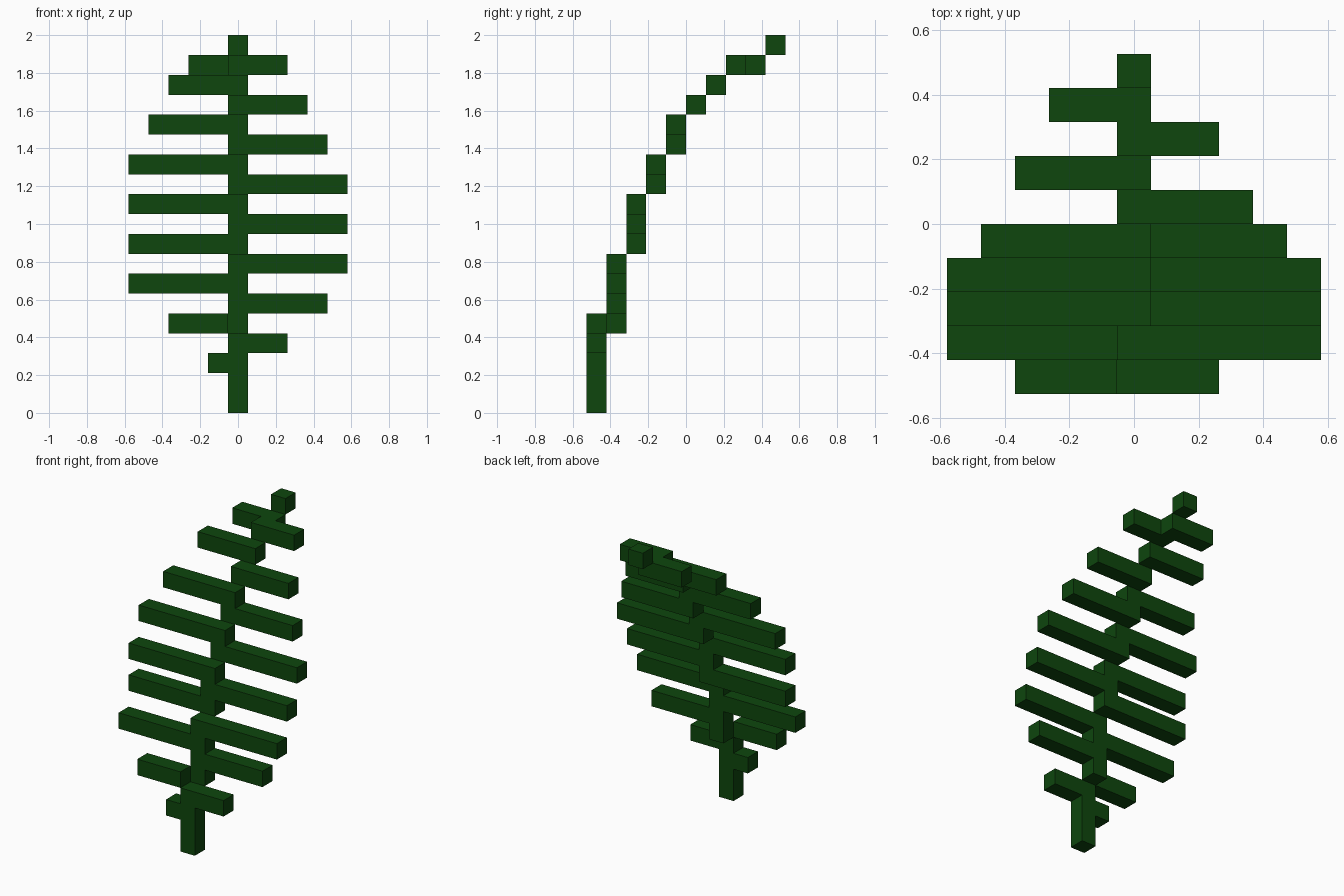
import bpy, bmesh
from mathutils import Vector

if "Cube" in bpy.data.objects:
    bpy.data.objects.remove(bpy.data.objects["Cube"])

U = 2 / 19  # one block

green = bpy.data.materials.new("dark_leaf_green")
green.use_nodes = True
colour = (0.0044, 0.061, 0.004, 1)
green.diffuse_color = colour
green.node_tree.nodes["Principled BSDF"].inputs["Base Color"].default_value = colour


def block(name, x0, x1, step, z0, z1, open_side=0):
    """Box in block units; open_side drops the hidden end facing -x or +x."""
    bm = bmesh.new()
    bmesh.ops.create_cube(bm, size=1)
    size = Vector((x1 - x0, 1, z1 - z0))
    centre = Vector(((x0 + x1) / 2, step - 4.5, (z0 + z1) / 2))
    for v in bm.verts:
        v.co = (v.co * size + centre) * U
    bm.normal_update()
    if open_side:
        hidden = [f for f in bm.faces if f.normal.x * open_side > 0.5]
        bmesh.ops.delete(bm, geom=hidden, context='FACES_ONLY')
    mesh = bpy.data.meshes.new(name)
    bm.to_mesh(mesh)
    bm.free()
    mesh.materials.append(green)
    bpy.context.collection.objects.link(bpy.data.objects.new(name, mesh))


# Stem: steps backward as it rises (bottom and top row of each step)
stem = [(0, 4), (4, 8), (8, 11), (11, 13), (13, 15),
        (15, 16), (16, 17), (17, 18), (17, 18), (18, 19)]
for step, (low, high) in enumerate(stem):
    block(f"stem_{step}", -0.5, 0.5, step, low, high)

# Leaflets: (row, step, length), one list per side
leaflets = {
    "right": (-1, [(2, 0, 1), (4, 0, 3), (6, 1, 5), (8, 2, 5), (10, 2, 5),
                   (12, 3, 5), (14, 4, 4), (16, 6, 3), (17, 8, 2)]),
    "left": (1, [(3, 0, 2), (5, 1, 4), (7, 1, 5), (9, 2, 5),
                 (11, 3, 5), (13, 4, 4), (15, 5, 3), (17, 7, 2)]),
}
for label, (side, rows) in leaflets.items():
    for row, step, length in rows:
        x0, x1 = sorted((side * 0.5, side * (length + 0.5)))
        attached = stem[step][0] <= row < stem[step][1]
        block(f"{label}_leaflet_{row}", x0, x1, step, row, row + 1,
              -side if attached else 0)
